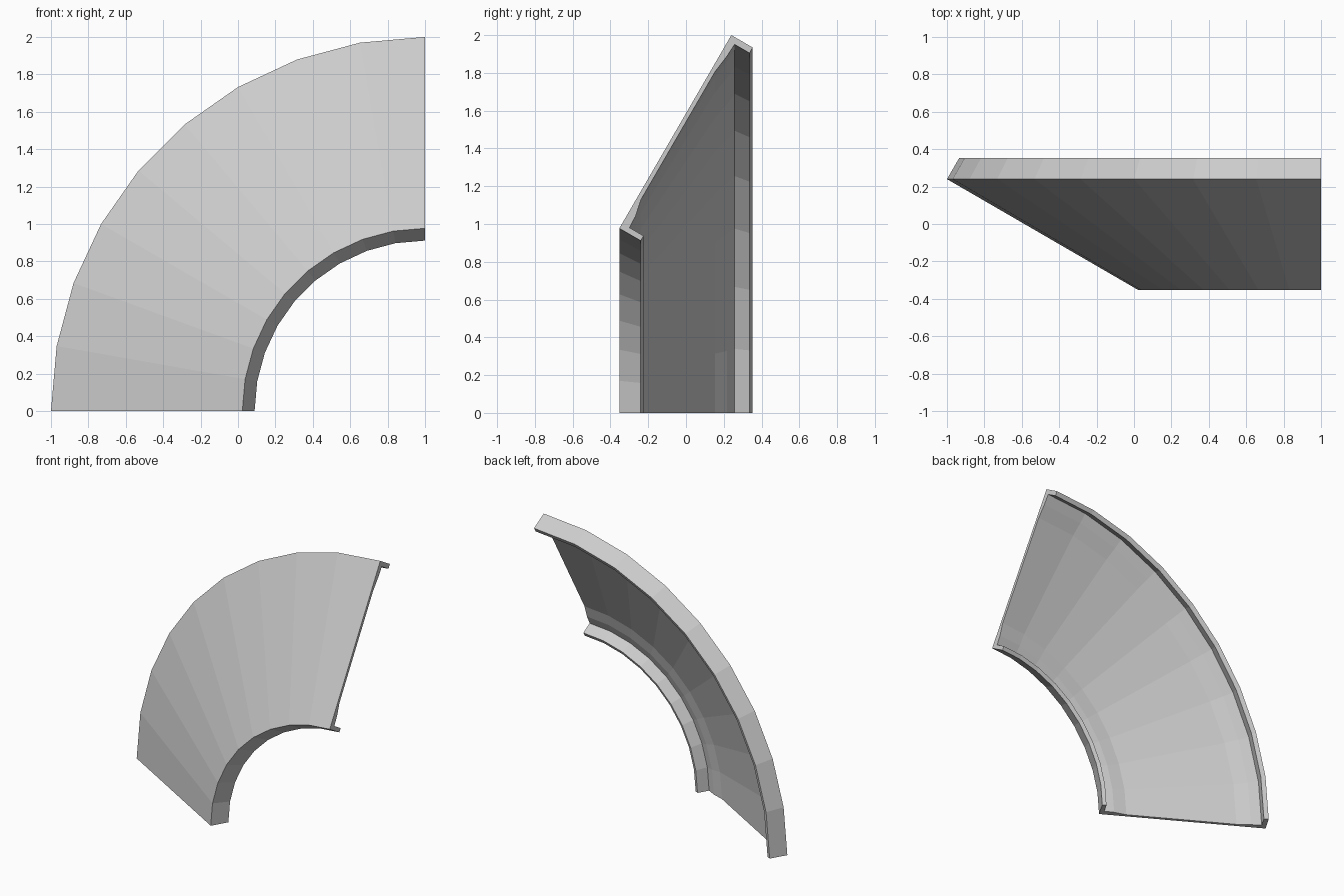
import bpy, bmesh
from math import radians, hypot
from mathutils import Vector, Matrix

if "Cube" in bpy.data.objects:
    bpy.data.objects.remove(bpy.data.objects["Cube"])

# Cross-section frame: (radius, y) along the sloped panel and across its thickness
inner, outer = Vector((0.977, -0.353)), Vector((2.0, 0.24))
length = (outer - inner).length
along = (outer - inner).normalized()
across = Vector((-along.y, along.x))
LIP = 0.131      # depth of the rim lips
T = 0.034        # lip thickness

# (distance along slope, depth behind the front face)
section = [
    (0, 0), (length, 0),                                  # sloped front face
    (length, LIP), (length - T, LIP), (length - T, 0.04),  # outer lip
    (length - 0.11, 0.036), (length - 0.21, 0.023),        # thin back of panel
    (0.19, 0.023), (0.10, 0.042),
    (T - 0.004, 0.045), (T - 0.004, LIP), (0, LIP),        # inner lip
]

# Sweep the section a quarter turn in nine flat segments
STEPS = 9
bm = bmesh.new()
rings = []
for i in range(STEPS + 1):
    turn = Matrix.Rotation(radians(90 * i / STEPS), 3, 'Y')
    ring = []
    for u, d in section:
        p = inner + along * u + across * d
        ring.append(bm.verts.new(turn @ Vector((-p.x, p.y, 0)) + Vector((1, 0, 0))))
    rings.append(ring)
n = len(section)
for a, b in zip(rings, rings[1:]):
    for j in range(n):
        k = (j + 1) % n
        bm.faces.new((a[j], a[k], b[k], b[j]))

# Close both cut ends
bm.faces.new(rings[0])
bm.faces.new(rings[-1][::-1])
bmesh.ops.recalc_face_normals(bm, faces=bm.faces[:])

mesh = bpy.data.meshes.new("curved_panel")
bm.to_mesh(mesh)
bm.free()
bpy.context.collection.objects.link(bpy.data.objects.new("curved_panel", mesh))
